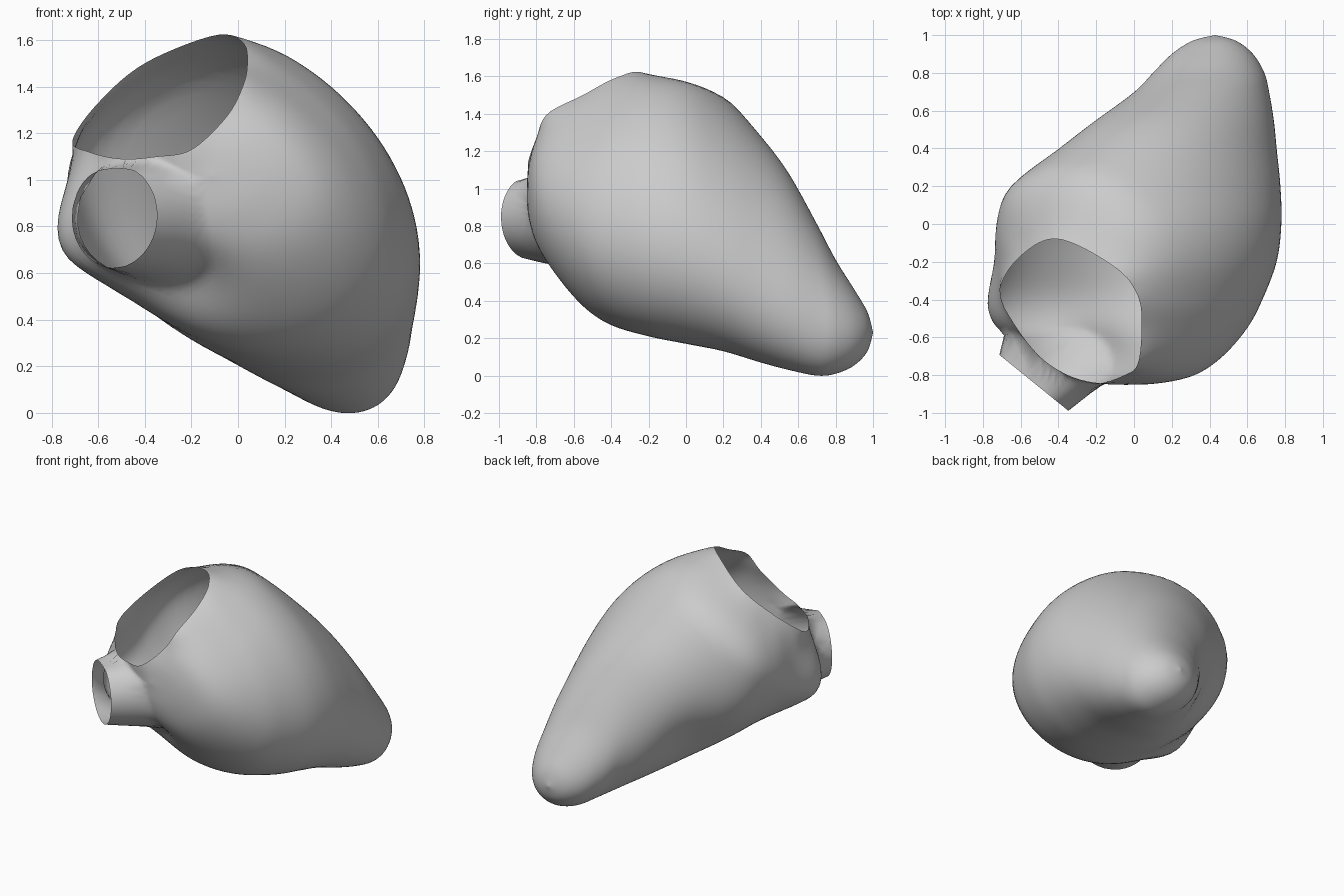
import bpy, bmesh, math
from mathutils import Vector

if "Cube" in bpy.data.objects:
    bpy.data.objects.remove(bpy.data.objects["Cube"])

# Body cross-sections along y: y, left x, right x, bottom z, top z, diagonal lean
SLICES = [
    (1.00, 0.429, 0.431, 0.229, 0.231, 0.0),
    (0.97, 0.31, 0.54, 0.13, 0.34, -0.06),
    (0.90, 0.20, 0.63, 0.055, 0.46, -0.15),
    (0.80, 0.10, 0.69, 0.01, 0.62, -0.24),
    (0.70, 0.00, 0.715, 0.00, 0.81, -0.32),
    (0.55, -0.21, 0.74, 0.03, 1.08, -0.37),
    (0.40, -0.40, 0.755, 0.07, 1.28, -0.37),
    (0.20, -0.65, 0.775, 0.13, 1.50, -0.36),
    (0.00, -0.75, 0.78, 0.17, 1.63, -0.33),
    (-0.20, -0.775, 0.755, 0.21, 1.66, -0.31),
    (-0.40, -0.78, 0.68, 0.27, 1.61, -0.28),
    (-0.55, -0.75, 0.60, 0.37, 1.54, -0.28),
    (-0.70, -0.66, 0.47, 0.54, 1.45, -0.28),
    (-0.80, -0.54, 0.32, 0.70, 1.33, -0.25),
    (-0.845, -0.33, 0.12, 0.86, 1.19, -0.2),
    (-0.86, -0.121, -0.119, 1.019, 1.021, 0.0),
]
# Outline of the large upper opening
RIM = [(-0.71, -0.35, 1.17), (-0.60, -0.17, 1.33), (-0.40, -0.08, 1.50),
       (-0.10, -0.23, 1.62), (0.02, -0.38, 1.59), (0.04, -0.55, 1.50),
       (0.02, -0.74, 1.40), (-0.05, -0.80, 1.27), (-0.20, -0.845, 1.13),
       (-0.35, -0.80, 1.10), (-0.50, -0.70, 1.09), (-0.64, -0.52, 1.12)]
# Soft dents and bulges: centre, radius, push
BUMPS = [((-0.66, -0.48, 0.77), 0.29, (-0.13, -0.03, -0.03)),
         ((-0.28, 0.32, 0.48), 0.28, (0.03, -0.02, 0.03)),
         ((-0.25, -0.70, 0.55), 0.20, (0.02, 0.05, 0.04))]
SEGMENTS, STEPS = 112, 5


def catmull(a, b, c, d, t):
    return [0.5 * (2 * q + (r - p) * t + (2 * p - 5 * q + 4 * r - s) * t * t
                   + (3 * q - p - 3 * r + s) * t ** 3)
            for p, q, r, s in zip(a, b, c, d)]


def smoothstep(lo, hi, v):
    t = min(1, max(0, (v - lo) / (hi - lo)))
    return t * t * (3 - 2 * t)


def cut(bm, co, no):
    geom = bm.verts[:] + bm.edges[:] + bm.faces[:]
    bmesh.ops.bisect_plane(bm, geom=geom, plane_co=co, plane_no=no, clear_outer=True)


# Pear-shaped body lofted through leaning elliptical rings
rings = []
n = len(SLICES)
for i in range(n - 1):
    p = [SLICES[min(n - 1, max(0, i + k))] for k in (-1, 0, 1, 2)]
    rings += [catmull(*p, s / STEPS) for s in range(STEPS)]
rings.append(SLICES[-1])

bm = bmesh.new()
loops = []
for y, xl, xr, zb, zt, lean in rings:
    phi = math.asin(lean)
    loops.append([bm.verts.new(((xl + xr) / 2 + (xr - xl) / 2 * math.cos(a), y,
                                (zb + zt) / 2 + (zt - zb) / 2 * math.sin(a + phi)))
                  for a in (math.tau * k / SEGMENTS for k in range(SEGMENTS))])
for a, b in zip(loops, loops[1:]):
    for k in range(SEGMENTS):
        j = (k + 1) % SEGMENTS
        bm.faces.new((a[k], a[j], b[j], b[k]))
bm.faces.new(loops[0])
bm.faces.new(loops[-1])
bmesh.ops.recalc_face_normals(bm, faces=bm.faces)

for centre, radius, push in BUMPS:
    for v in bm.verts:
        d = (v.co - Vector(centre)).length / radius
        v.co += Vector(push) * math.exp(-d * d)

# Large upper opening: cut, then ease the edge onto its outline
rim_co = Vector((-0.34, -0.45, 1.33))
rim_no = Vector((-0.46, -0.48, 0.75)).normalized()
cut(bm, rim_co, rim_no)
bmesh.ops.remove_doubles(bm, verts=bm.verts[:], dist=0.0005)
rim_u = rim_no.orthogonal().normalized()
rim_v = rim_no.cross(rim_u)


def rim_angle(p):
    rel = Vector(p) - rim_co
    return math.atan2(rel.dot(rim_v), rel.dot(rim_u))


outline = []
m = len(RIM)
for i in range(m):
    p = [RIM[(i + k) % m] for k in (-1, 0, 1, 2)]
    outline += [Vector(catmull(*p, s / 16)) for s in range(16)]
angles = [(rim_angle(p), p) for p in outline]


def rim_target(co):
    a = rim_angle(co)
    return min(angles, key=lambda q: abs((q[0] - a + math.pi) % math.tau - math.pi))[1]


rim_verts = [v for v in bm.verts if v.is_boundary]
moves = [(v.co.copy(), rim_target(v.co) - v.co) for v in rim_verts]
for v in bm.verts:
    if (v.co - rim_co).length > 1.0:
        continue
    dist = [((v.co - c).length, mv) for c, mv in moves]
    fall = 1 - smoothstep(0, 0.38, min(d for d, _ in dist))
    if fall <= 0:
        continue
    total, shift = 0, Vector()
    for d, mv in dist:
        w = 1 / (d * d + 1e-7) ** 1.5
        total += w
        shift += mv * w
    v.co += shift / total * fall

# Short flared neck pulled out of the body, then opened flat
neck_co = Vector((-0.525, -0.845, 0.845))
neck_dir = Vector((-0.63, -0.777, 0)).normalized()
plane = neck_co.dot(neck_dir)
pins = [v.co.copy() for v in rim_verts]
for v in bm.verts:
    depth = v.co.dot(neck_dir)
    rel = v.co - neck_co
    rel -= neck_dir * rel.dot(neck_dir)
    if rel.z > 0:
        rel.z *= 1.08
    if depth > 0.3 and rel.length < 0.34:
        w = 1 - smoothstep(0.18, 0.30, rel.length)
        w *= smoothstep(0, 0.07, min((v.co - c).length for c in pins))
        v.co += neck_dir * w * (plane + 0.12 - depth)
cut(bm, neck_co, neck_dir)

mesh = bpy.data.meshes.new("hollow_chamber")
bm.to_mesh(mesh)
bm.free()
obj = bpy.data.objects.new("hollow_chamber", mesh)
bpy.context.collection.objects.link(obj)
for poly in mesh.polygons:
    poly.use_smooth = True
